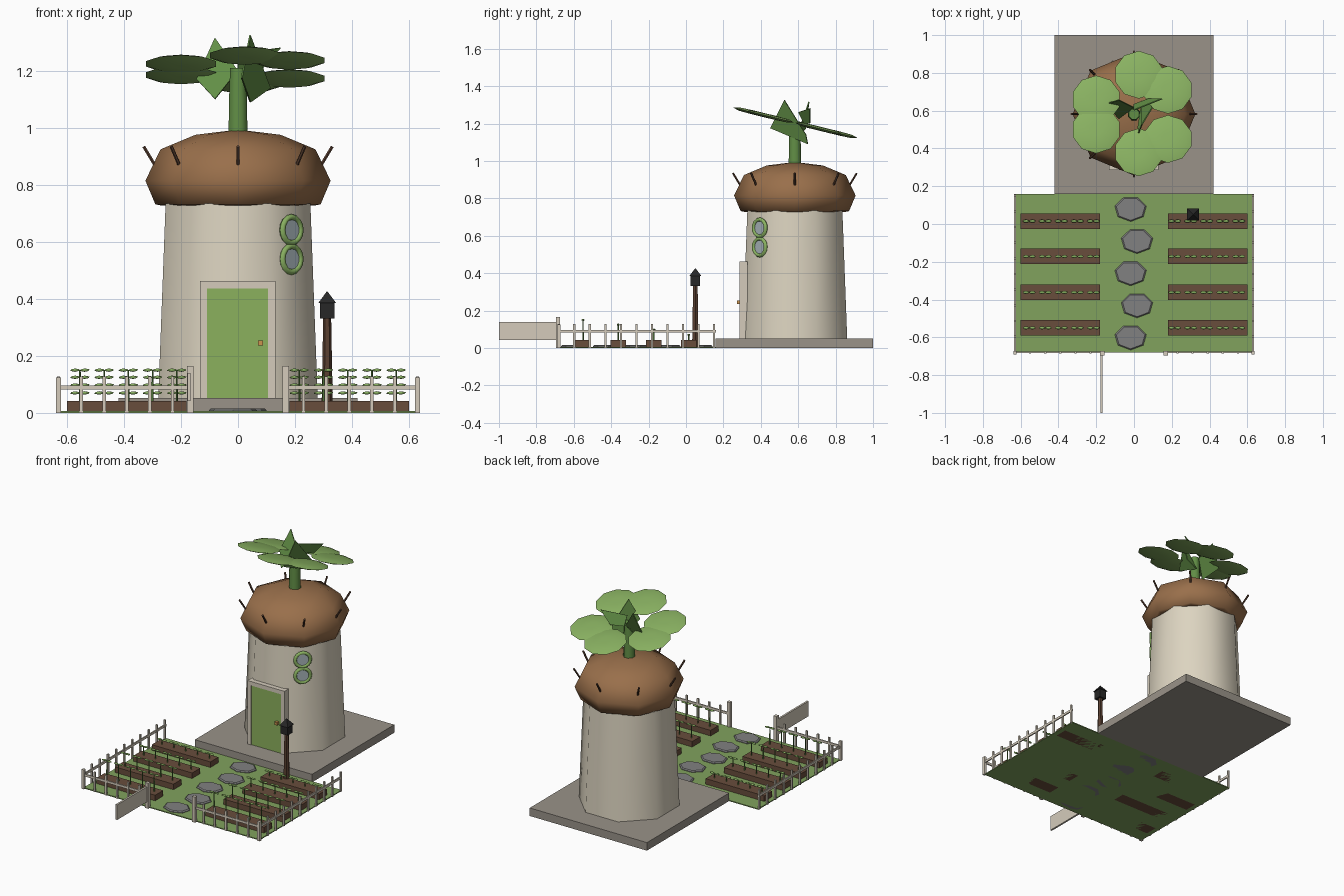
import bpy, bmesh, math
from mathutils import Matrix, Vector

if "Cube" in bpy.data.objects:
    bpy.data.objects.remove(bpy.data.objects["Cube"])

def mat(name, r, g, b):
    m = bpy.data.materials.new(name)
    m.diffuse_color = (r, g, b, 1)
    m.use_nodes = True
    m.node_tree.nodes["Principled BSDF"].inputs["Base Color"].default_value = m.diffuse_color
    return m

WALL = mat("plaster", .72, .66, .53)
WOOD = mat("pale_wood", .66, .60, .50)
STONE = mat("plinth_stone", .32, .29, .25)
SLAB = mat("path_stone", .22, .22, .22)
GRASS = mat("grass", .22, .36, .11)
SOIL = mat("soil", .14, .075, .045)
CAP = mat("cap_brown", .32, .16, .07)
BARK = mat("bark", .10, .05, .03)
LEAF = mat("leaf", .25, .44, .12)
STEM = mat("stem_green", .12, .27, .06)
DOOR = mat("door_green", .26, .44, .11)
BLACK = mat("black_metal", .02, .02, .02)
GLASS = mat("glass", .40, .47, .50)
BRASS = mat("brass", .6, .3, .08)

def finish(name, bm, m, smooth=0):
    bmesh.ops.recalc_face_normals(bm, faces=bm.faces)
    me = bpy.data.meshes.new(name)
    bm.to_mesh(me)
    bm.free()
    me.materials.append(m)
    o = bpy.data.objects.new(name, me)
    bpy.context.collection.objects.link(o)
    if smooth:
        bpy.ops.object.select_all(action='DESELECT')
        o.select_set(True)
        bpy.context.view_layer.objects.active = o
        bpy.ops.object.shade_smooth_by_angle(angle=math.radians(smooth))
    return o

def add_box(bm, x0, x1, y0, y1, z0, z1):
    M = Matrix.Translation(((x0+x1)/2, (y0+y1)/2, (z0+z1)/2)) @ Matrix.Diagonal((x1-x0, y1-y0, z1-z0, 1))
    bmesh.ops.create_cube(bm, size=1, matrix=M)

def boxes(name, m, *bs):
    bm = bmesh.new()
    for b in bs:
        add_box(bm, *b)
    return finish(name, bm, m)

def add_lathe(bm, prof, n, M=Matrix(), turn=0):
    """Revolve (radius, height) points about local z with n sides, capped."""
    rings = []
    for r, z in prof:
        rings.append([bm.verts.new(M @ Vector((r*math.cos(a), r*math.sin(a), z)))
                      for a in (math.radians(turn) + 2*math.pi*i/n for i in range(n))])
    for A, B in zip(rings, rings[1:]):
        for i in range(n):
            j = (i+1) % n
            bm.faces.new((A[i], A[j], B[j], B[i]))
    bm.faces.new(rings[0])
    bm.faces.new(rings[-1])

def lathe(name, m, prof, n, M=Matrix(), turn=0, smooth=0):
    bm = bmesh.new()
    add_lathe(bm, prof, n, M, turn)
    return finish(name, bm, m, smooth)

T = Matrix.Translation
CY = .582  # tower centre in y

# ground and plinth
boxes("plinth", STONE, (-.42, .42, .158, 1, 0, .052))
boxes("lawn", GRASS, (-.63, .63, -.68, .16, 0, .006))

# tower wall and mushroom-like cap
lathe("tower_wall", WALL, [(.303, .05), (.275, .735)], 8, T((0, CY, 0)), 22.5, 60)
lathe("cap", CAP, [(.27, .728), (.29, .732), (.325, .815), (.272, .925), (.15, .976), (.02, .992)],
      8, T((0, CY, 0)), 0, 60)
bm = bmesh.new()
for k in range(8):
    a = k*math.pi/4
    d = Vector((math.cos(a), math.sin(a), 0))
    axis = d*.045 + Vector((0, 0, .075))
    M = T(Vector((0, CY, .86)) + d*.286) @ axis.to_track_quat('Z', 'Y').to_matrix().to_4x4()
    add_lathe(bm, [(.006, 0), (.006, axis.length)], 6, M)
finish("cap_spikes", bm, BARK)

# stalk and big tilted leaves
lathe("stalk", STEM, [(.036, .97), (.034, 1.1), (.03, 1.21)], 8, T((0, CY, 0)), 22.5, 60)
slope = -.244
tilt = Matrix.Rotation(math.atan(slope), 4, 'X')
bm = bmesh.new()
for x, y in ((.025, .79), (.18, .71), (.18, .45), (.025, .38), (-.2, .5), (-.2, .66)):
    z = 1.205 + slope*(y - CY)
    add_lathe(bm, [(.03, -.011), (.10, -.009), (.13, 0), (.10, .009), (.03, .011)], 10, T((x, y, z)) @ tilt, 18)
finish("big_leaves", bm, LEAF, 40)

# young pointed leaves around the stalk top
bm = bmesh.new()
for quad in (((-.145, .64, 1.17), (-.08, .56, 1.10), (0, .62, 1.2), (-.08, .66, 1.315)),
             ((.045, .525, 1.325), (.115, .64, 1.14), (.045, .65, 1.09), (.015, .45, 1.175)),
             ((.15, .66, 1.28), (.0, .60, 1.26), (0, .63, 1.2), (.08, .66, 1.2))):
    bm.faces.new([bm.verts.new(p) for p in quad])
o = finish("young_leaves", bm, STEM)
s = o.modifiers.new("thickness", 'SOLIDIFY')
s.thickness = .006

# door
boxes("door_frame", WOOD, (-.133, -.108, .287, .33, .05, .463), (.106, .131, .287, .33, .05, .463),
      (-.108, .106, .287, .33, .437, .463))
boxes("door", DOOR, (-.108, .106, .292, .33, .05, .437))
boxes("door_knob", BRASS, (.07, .088, .272, .292, .236, .254))

# two round windows on the front right facet
for i, z in enumerate((.54, .642)):
    d = Vector((1, -1, 0)).normalized()
    M = T(Vector((0, CY, z)) + d*.265) @ d.to_track_quat('Z', 'Y').to_matrix().to_4x4()
    bm = bmesh.new()
    prof = [(.045 + .011*math.cos(t*math.pi/3), .012*math.sin(t*math.pi/3)) for t in range(7)]
    add_lathe(bm, prof, 16, M)
    bmesh.ops.delete(bm, geom=[f for f in bm.faces if len(f.verts) > 4], context='FACES_ONLY')
    finish("window_ring_%d" % i, bm, LEAF, 70)
    lathe("window_glass_%d" % i, GLASS, [(.042, -.01), (.042, .003)], 16, M)

# stepping stones
bm = bmesh.new()
for i in range(5):
    M = T((-.018 if i % 2 == 0 else .016, .08 - .17*i, 0)) @ Matrix.Diagonal((1, .78, 1, 1))
    add_lathe(bm, [(.086, 0), (.086, .01), (.078, .016)], 7, M, -90)
finish("stepping_stones", bm, SLAB)

# planting beds and seedlings, taller toward the front
soil, stems, leaves = bmesh.new(), bmesh.new(), bmesh.new()
for y, h in ((.015, .07), (-.172, .098), (-.362, .125), (-.55, .15)):
    for s in (-1, 1):
        add_box(soil, s*.39-.21, s*.39+.21, y-.041, y+.041, 0, .042)
        for k in range(5):
            x = s*.385 + (k-2)*.085
            add_lathe(stems, [(.004, .04), (.003, h)], 5, T((x, y, 0)))
            for e in (-1, 1):
                M = T((x+e*.017, y, h)) @ Matrix.Diagonal((.019, .009, .006, 1))
                bmesh.ops.create_icosphere(leaves, subdivisions=1, radius=1, matrix=M)
finish("planting_beds", soil, SOIL)
finish("seedling_stems", stems, STEM)
finish("seedling_leaves", leaves, LEAF, 60)

# picket fence, gate posts and open gate
posts, pickets, rails = bmesh.new(), bmesh.new(), bmesh.new()
for s in (-1, 1):
    add_box(posts, s*.63-.009, s*.63+.009, -.69, -.672, 0, .125)
    add_box(posts, s*.168-.011, s*.168+.011, -.695, -.673, 0, .165)
    for k in range(1, 11):
        y = -.68 + .083*k
        add_box(pickets, s*.63-.005, s*.63+.005, y-.006, y+.006, 0, .128)
    for k in range(1, 6):
        x = s*(.63 - .08*k)
        add_box(pickets, x-.006, x+.006, -.685, -.675, 0, .128)
    add_box(rails, s*.63-.004, s*.63+.004, -.68, .16, .082, .097)
    add_box(rails, min(s*.63, s*.168), max(s*.63, s*.168), -.684, -.676, .082, .097)
finish("fence_posts", posts, WOOD)
finish("fence_pickets", pickets, WOOD)
finish("fence_rails", rails, WOOD)
boxes("open_gate", WOOD, (-.178, -.166, -1, -.69, .042, .14))

# lantern
L = T((.313, .05, 0))
lathe("lantern_post", BARK, [(.02, 0), (.014, .335)], 6, L)
boxes("lantern_head", BLACK, (.288, .338, .025, .075, .332, .388))
lathe("lantern_roof", BLACK, [(.044, .386), (.002, .426)], 4, L, 45)
